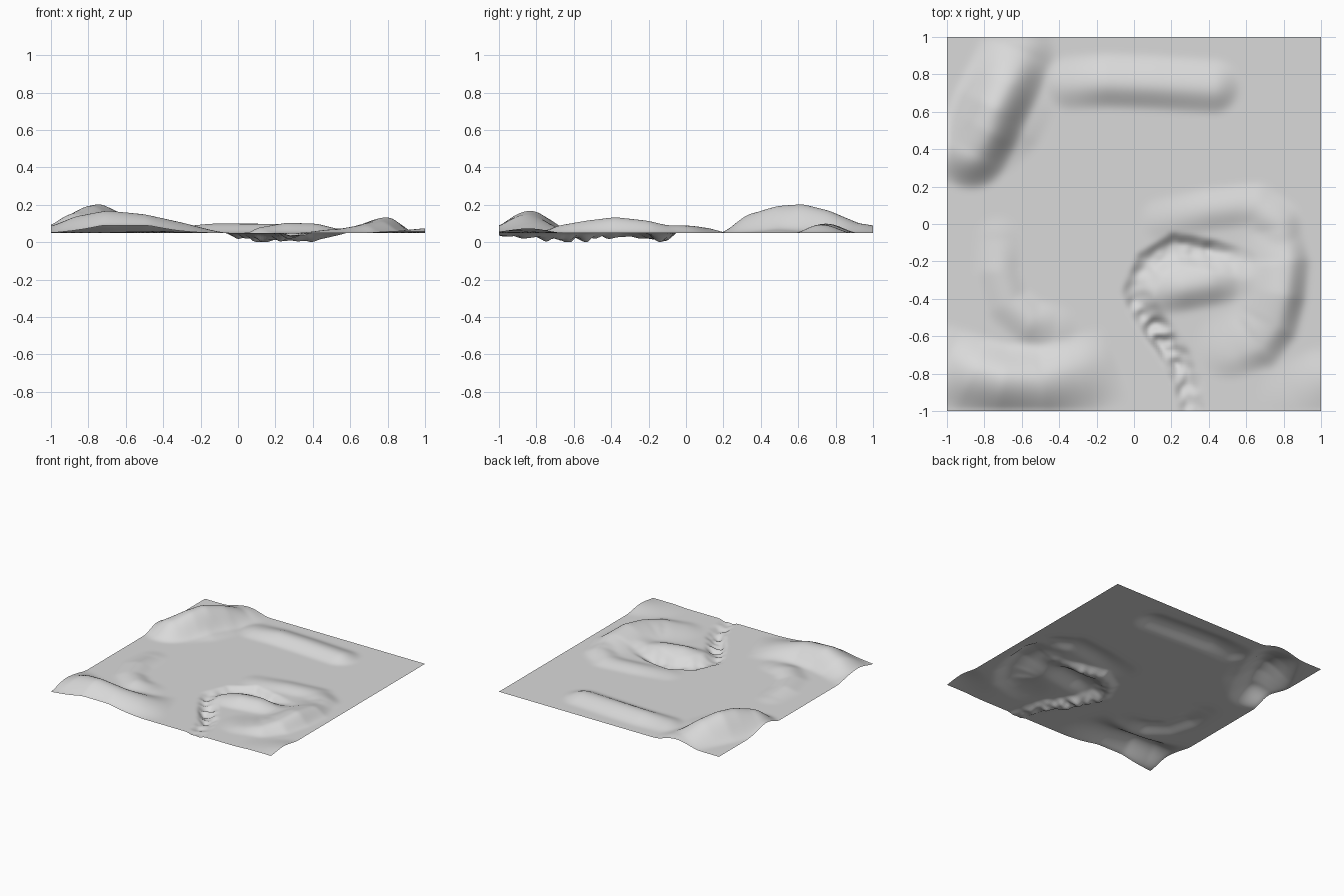
import bpy
import bmesh
from mathutils import Vector, noise

CELLS = 150          # grid cells along each side
GROUND = 0.05        # level of the flat plain


def remove_default_cube():
    cube = bpy.data.objects.get("Cube")
    if cube:
        bpy.data.objects.remove(cube, do_unlink=True)


def make_material(name, colour):
    material = bpy.data.materials.new(name)
    material.use_nodes = True
    material.diffuse_color = colour
    shader = material.node_tree.nodes["Principled BSDF"]
    shader.inputs["Base Color"].default_value = colour
    return material


def nearest_on_path(point, path):
    """Distance to the path, height there, and side (+1 left, -1 right)."""
    best = None
    for start, end in zip(path, path[1:]):
        origin = Vector(start[:2])
        along = Vector(end[:2]) - origin
        offset = point - origin
        t = min(1, max(0, offset.dot(along) / along.length_squared))
        away = offset - along * t
        distance = away.length
        if best is None or distance < best[0]:
            side = 0
            if distance > 1e-6:
                side = (along.x * away.y - along.y * away.x) / (along.length * distance)
            best = (distance, start[2] + (end[2] - start[2]) * t, side)
    return best


def sweep(bm, path, left, right, rough=0):
    """Raise or carve the sheet along a path, with its own width on each side."""
    reach = max(left, right)
    low_x = min(p[0] for p in path) - reach
    high_x = max(p[0] for p in path) + reach
    low_y = min(p[1] for p in path) - reach
    high_y = max(p[1] for p in path) + reach
    for vert in bm.verts:
        x, y = vert.co.xy
        if not (low_x < x < high_x and low_y < y < high_y):
            continue
        distance, height, side = nearest_on_path(Vector((x, y)), path)
        width = right + (left - right) * (side + 1) / 2
        if distance < width:
            falloff = (1 - (distance / width) ** 2) ** 2
            grain = 1 + rough * noise.noise(Vector((x, y, 0)) * 18)
            vert.co.z += height * falloff * grain


def soften(bm, passes):
    """Average the heights of neighbouring points."""
    for _ in range(passes):
        heights = []
        for vert in bm.verts:
            around = [edge.other_vert(vert).co.z for edge in vert.link_edges]
            heights.append((vert.co.z + sum(around) / len(around)) / 2)
        for vert, height in zip(bm.verts, heights):
            vert.co.z = height


remove_default_cube()
bm = bmesh.new()
bmesh.ops.create_grid(bm, x_segments=CELLS, y_segments=CELLS, size=1)
for vert in bm.verts:
    vert.co.z = GROUND

# Tall mountain in the back corner, steep towards the plain
sweep(bm, [(-.85, .38, .11), (-.79, .5, .145), (-.74, .62, .155),
           (-.67, .76, .12), (-.6, .92, .05)], left=.24, right=.19)
sweep(bm, [(-.72, .4, .01), (-.62, .5, .02), (-.56, .62, .01)], left=.14, right=.14)

# Long low ridge along the back
sweep(bm, [(-.34, .74, .03), (-.15, .75, .05), (.1, .74, .05), (.42, .72, .045)],
      left=.17, right=.14)

# Broad ridge along the front edge
sweep(bm, [(-1, -.73, .03), (-.86, -.79, .09), (-.7, -.83, .12), (-.5, -.84, .1),
           (-.3, -.79, .055), (-.1, -.72, 0)], left=.2, right=.25)

# Low curved bank behind the front ridge
sweep(bm, [(-.72, -.08, .01), (-.72, -.25, .03), (-.67, -.42, .03),
           (-.55, -.52, .035), (-.42, -.54, .01)], left=.12, right=.14)

# Eastern ridge, steep on its outer side
sweep(bm, [(.78, -.02, .02), (.82, -.2, .065), (.8, -.38, .085), (.76, -.54, .065),
           (.68, -.65, .045), (.54, -.7, .02)], left=.13, right=.26)

# Low swell on the north side of the valley
sweep(bm, [(.15, .02, .012), (.4, .07, .025), (.65, .1, .025), (.78, 0, .02)],
      left=.13, right=.12)

# Gentle rise at the front right corner
sweep(bm, [(.85, -.92, .01), (1, -.85, .025)], left=.2, right=.2)

# Hill in the middle of the valley
sweep(bm, [(.12, -.36, .03), (.26, -.34, .055), (.42, -.31, .05), (.54, -.28, .02)],
      left=.17, right=.14)
soften(bm, 4)

# Stream bed curling round the hill and out to the front edge
sweep(bm, [(.58, -.19, -.01), (.4, -.14, -.045), (.22, -.11, -.042),
           (.07, -.2, -.032), (0, -.36, -.028)], left=.12, right=.07, rough=.3)
sweep(bm, [(.02, -.44, -.02), (.12, -.59, -.045), (.22, -.73, -.035),
           (.27, -.86, -.025), (.3, -1, -.016)], left=.11, right=.07, rough=.8)
soften(bm, 1)
for vert in bm.verts:
    vert.co.z = max(vert.co.z, 0)

# Finished sheet
mesh = bpy.data.meshes.new("terrain")
bm.to_mesh(mesh)
bm.free()
terrain = bpy.data.objects.new("terrain", mesh)
bpy.context.collection.objects.link(terrain)
mesh.materials.append(make_material("light grey ground", (.7, .7, .7, 1)))
for face in mesh.polygons:
    face.use_smooth = True
